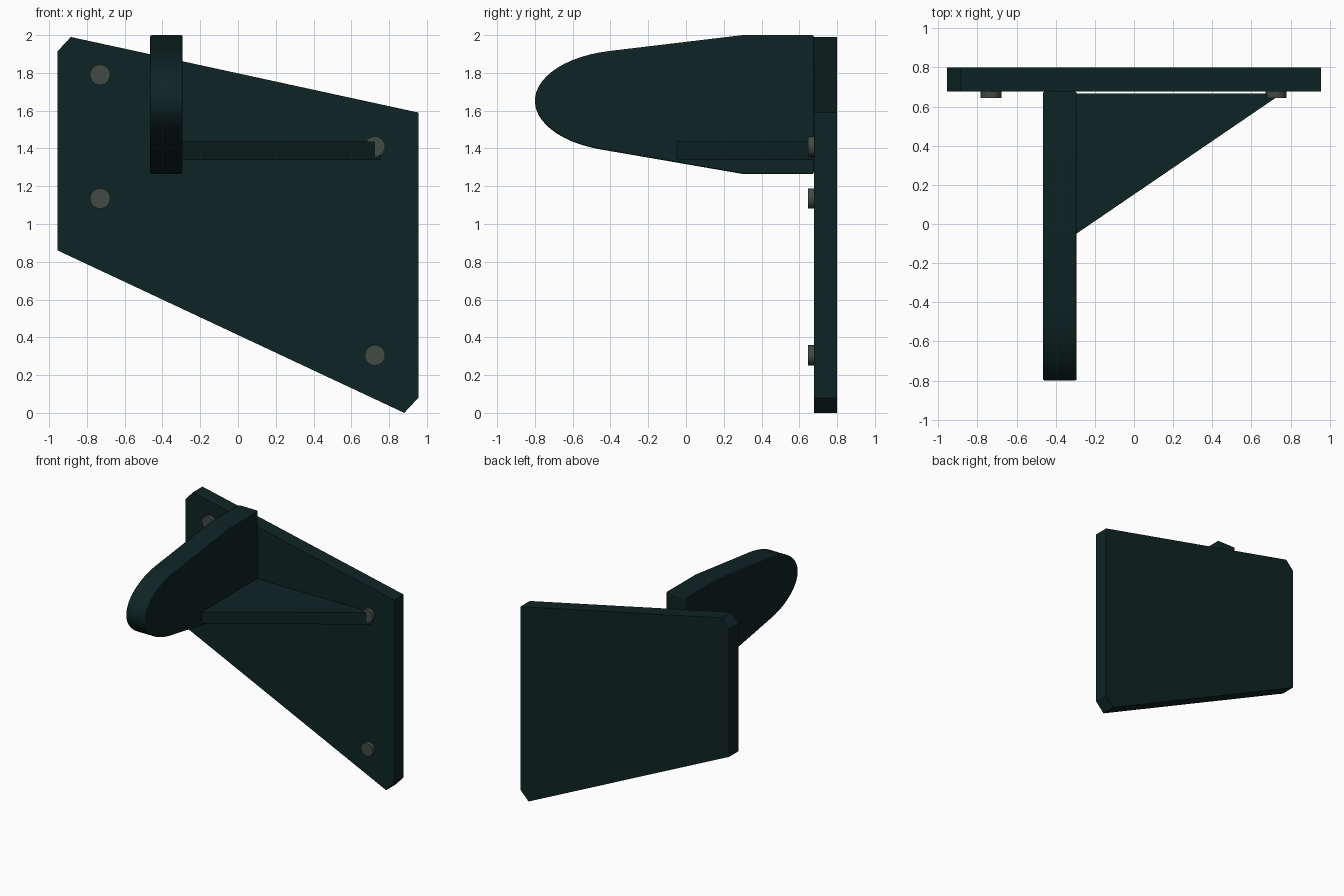
import bpy, bmesh, math
from mathutils import Vector

cube = bpy.data.objects.get("Cube")
if cube:
    bpy.data.objects.remove(cube, do_unlink=True)


def material(name, color):
    m = bpy.data.materials.new(name)
    m.use_nodes = True
    m.diffuse_color = color
    bsdf = next(n for n in m.node_tree.nodes if n.type == 'BSDF_PRINCIPLED')
    bsdf.inputs["Base Color"].default_value = color
    return m


dark_teal = material("dark_teal", (0.0048, 0.0175, 0.0175, 1))
grey_metal = material("grey_metal", (0.055, 0.068, 0.058, 1))


def prism(name, outline, depth, mat, bevel=0):
    """Extrude a closed outline of 3D points along the depth vector."""
    bm = bmesh.new()
    base = bm.faces.new([bm.verts.new(p) for p in outline])
    ext = bmesh.ops.extrude_face_region(bm, geom=[base], use_keep_orig=True)
    moved = [g for g in ext["geom"] if isinstance(g, bmesh.types.BMVert)]
    bmesh.ops.translate(bm, verts=moved, vec=Vector(depth))
    bmesh.ops.recalc_face_normals(bm, faces=bm.faces)
    mesh = bpy.data.meshes.new(name)
    bm.to_mesh(mesh)
    bm.free()
    mesh.materials.append(mat)
    obj = bpy.data.objects.new(name, mesh)
    bpy.context.collection.objects.link(obj)
    if bevel:
        mod = obj.modifiers.new("soft_edges", 'BEVEL')
        mod.width = bevel
        mod.segments = 2
        mod.limit_method = 'ANGLE'
        mod.angle_limit = math.radians(50)
    bpy.ops.object.select_all(action='DESELECT')
    obj.select_set(True)
    bpy.context.view_layer.objects.active = obj
    bpy.ops.object.shade_smooth_by_angle(angle=math.radians(30))
    return obj


FRONT, BACK = 0.677, 0.8      # faces of the wall plate
BOLT_FRONT = 0.645

# Slanted wall plate with two clipped corners
plate = [(-0.955, 0.86), (0.88, 0), (0.955, 0.08),
         (0.955, 1.59), (-0.885, 1.99), (-0.955, 1.915)]
prism("wall_plate", [(x, FRONT, z) for x, z in plate],
      (0, BACK - FRONT, 0), dark_teal)

# Upright arm with a rounded, elliptical tip
MID = 1.652
tip = [(-0.3 - 0.5 * math.cos(a), MID + 0.27 * math.sin(a))
       for a in [math.radians(-71 + 149 * i / 24) for i in range(25)]]
profile = [(FRONT, 1.265), (0.3, 1.265)] + tip + [(0.3, 2), (FRONT, 2)]
prism("support_arm", [(-0.465, y, z) for y, z in profile],
      (0.172, 0, 0), dark_teal, bevel=0.008)

# Triangular side brace, just clear of the plate
brace = [(-0.295, -0.05), (0.758, 0.668), (-0.295, 0.668)]
prism("side_brace", [(x, y, 1.34) for x, y in brace], (0, 0, 0.098), dark_teal)

# Bolt heads
bolts = {"upper_right": (-0.73, 1.79), "lower_right": (-0.73, 1.135),
         "upper_left": (0.725, 1.41), "lower_left": (0.725, 0.305)}
for place, (cx, cz) in bolts.items():
    ring = [(cx + 0.054 * math.cos(i * math.tau / 24), BOLT_FRONT,
             cz + 0.054 * math.sin(i * math.tau / 24)) for i in range(24)]
    prism(place + "_bolt", ring, (0, FRONT - BOLT_FRONT, 0), grey_metal)
